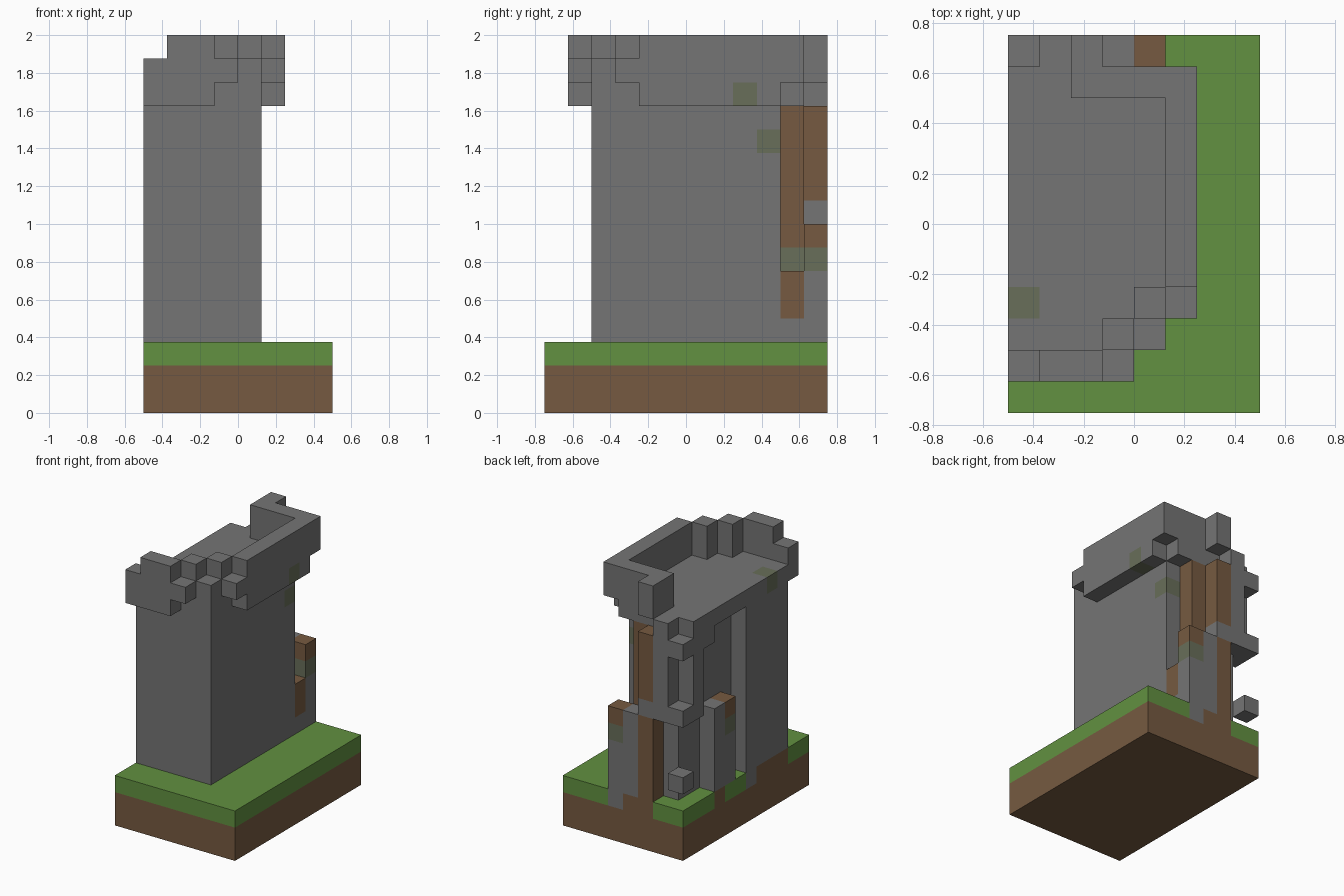
import bpy
import bmesh
from mathutils import Vector

if "Cube" in bpy.data.objects:
    bpy.data.objects.remove(bpy.data.objects["Cube"], do_unlink=True)

CELL = 0.125
ORIGIN = Vector((-0.5, -0.75, 0))


def make_material(name, colour):
    mat = bpy.data.materials.new(name)
    mat.use_nodes = True
    mat.diffuse_color = (*colour, 1)
    bsdf = mat.node_tree.nodes["Principled BSDF"]
    bsdf.inputs["Base Color"].default_value = (*colour, 1)
    bsdf.inputs["Roughness"].default_value = 1
    return mat


COLOURS = ["stone", "dirt", "grass", "moss"]
MATERIALS = [
    make_material("stone", (0.176, 0.176, 0.176)),
    make_material("dirt", (0.181, 0.102, 0.052)),
    make_material("grass", (0.122, 0.282, 0.052)),
    make_material("moss", (0.138, 0.157, 0.100)),
]

cells = {}  # (i, j, k) -> (part, colour)


def span(value):
    """A single index or an inclusive pair of indices."""
    return range(value[0], value[1] + 1) if isinstance(value, tuple) else (value,)


def block(part, colour, i, j, k):
    for a in span(i):
        for b in span(j):
            for c in span(k):
                cells[a, b, c] = (part, colour)


def paint(colour, i, j, k):
    for a in span(i):
        for b in span(j):
            for c in span(k):
                cells[a, b, c] = (cells[a, b, c][0], colour)


# Ground: dirt under a layer of turf, bare where the ruin meets the edge
block("ground", "dirt", (0, 7), (0, 11), (0, 1))
block("ground", "grass", (0, 7), (0, 11), 2)
paint("dirt", (2, 3), 11, 2)
paint("stone", 4, 11, 2)
paint("dirt", 0, 8, 2)
paint("stone", 0, 5, 2)
paint("dirt", 0, (2, 4), 2)

# Tower body with a broken back corner
block("tower_body", "stone", (1, 4), (2, 9), (3, 12))
block("tower_body", "stone", 0, (2, 5), (3, 12))
block("tower_body", "stone", (1, 3), 10, (3, 12))
paint("moss", 4, 9, 11)

# Broken wall stubs and the earth showing between the stones
block("wall_stub_back", "stone", (3, 4), 11, (3, 7))
block("wall_stub_back", "stone", 4, 10, 3)
block("wall_stub_back", "dirt", 4, 10, (4, 5))
block("wall_stub_side", "stone", 0, (7, 8), (3, 7))
for corner in ((4, 11), (0, 7)):
    paint("dirt", *corner, 7)
    paint("moss", *corner, 6)
paint("moss", 3, 10, 6)
paint("dirt", 3, 10, (7, 12))

# Standing pillars
block("earth_pillar", "dirt", 2, 11, (3, 12))
paint("stone", 2, 11, 8)
block("stone_pillar_back", "stone", 1, 11, (8, 13))
block("stone_pillar_side", "stone", 0, 10, (8, 12))

# Loose stones left hanging from the missing corner
for level in (4, 8, 12):
    block("loose_stones", "stone", 0, 11, level)
block("loose_stones", "stone", 0, 9, 12)

# Roof floor
block("roof_floor", "stone", (0, 4), (2, 10), 13)
paint("moss", 0, 3, 13)

# Parapets, stepping inwards at the front corner
block("parapet_front", "stone", 0, 1, (13, 14))
block("parapet_front", "stone", (1, 2), 1, (13, 15))
block("parapet_front", "stone", 3, 1, 14)
block("parapet_corner", "stone", 3, 2, (14, 15))
block("parapet_corner", "stone", 4, 2, 14)
block("parapet_corner", "stone", 4, 3, (14, 15))
block("parapet_side", "stone", 5, 3, 14)
block("parapet_side", "stone", 5, (4, 9), (13, 15))
block("parapet_back", "stone", (2, 5), 10, (14, 15))
block("parapet_back", "stone", 2, 11, (14, 15))
paint("moss", 5, 8, 13)


def build(part):
    """Make one object from the exposed cell sides of a part."""
    bm = bmesh.new()
    corners = {}

    def vert(p):
        if p not in corners:
            corners[p] = bm.verts.new(ORIGIN + Vector(p) * CELL)
        return corners[p]

    for cell, (owner, colour) in cells.items():
        if owner != part:
            continue
        for axis in range(3):
            u, v = (axis + 1) % 3, (axis + 2) % 3
            for side in (0, 1):
                beside = list(cell)
                beside[axis] += 2 * side - 1
                if tuple(beside) in cells:
                    continue
                ring = []
                for du, dv in ((0, 0), (1, 0), (1, 1), (0, 1)):
                    p = list(cell)
                    p[axis] += side
                    p[u] += du
                    p[v] += dv
                    ring.append(vert(tuple(p)))
                face = bm.faces.new(ring if side else ring[::-1])
                face.material_index = COLOURS.index(colour)
    mesh = bpy.data.meshes.new(part)
    bm.to_mesh(mesh)
    bm.free()
    for mat in MATERIALS:
        mesh.materials.append(mat)
    bpy.context.collection.objects.link(bpy.data.objects.new(part, mesh))


for part in dict.fromkeys(owner for owner, _ in cells.values()):
    build(part)
